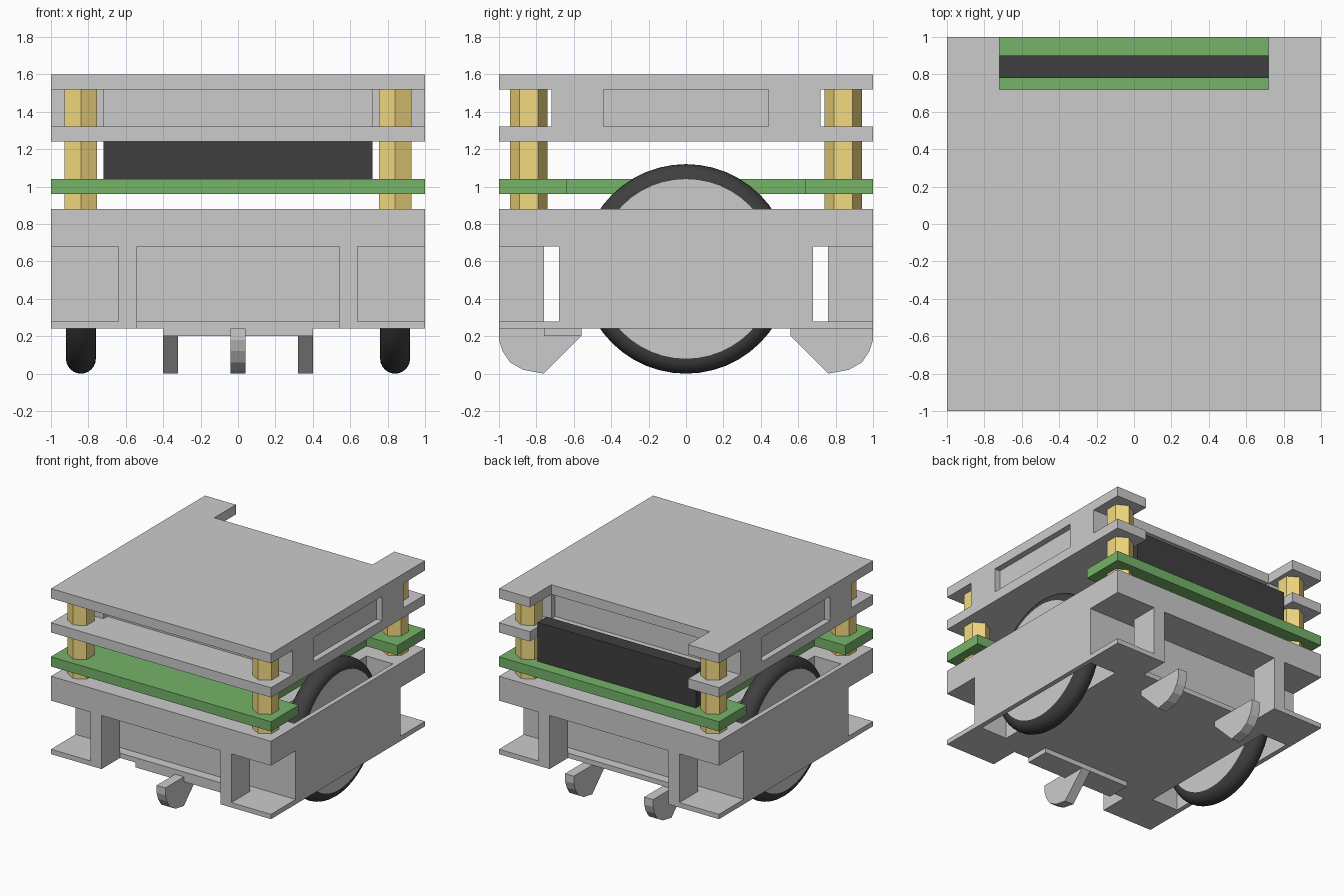
import bpy, bmesh, math
from mathutils import Matrix

if "Cube" in bpy.data.objects:
    bpy.data.objects.remove(bpy.data.objects["Cube"])


def material(name, rgb):
    m = bpy.data.materials.new(name)
    m.diffuse_color = (*rgb, 1)
    m.use_nodes = True
    m.node_tree.nodes["Principled BSDF"].inputs["Base Color"].default_value = m.diffuse_color
    return m


GREEN = material("board_green", (0.18, 0.45, 0.14))
BLACK = material("rubber_black", (0.05, 0.05, 0.05))
BRASS = material("brass", (0.9, 0.7, 0.22))
DARK = material("dark_grey", (0.55, 0.55, 0.55))


def finish(name, bm, mat=None):
    bmesh.ops.recalc_face_normals(bm, faces=bm.faces)
    me = bpy.data.meshes.new(name)
    bm.to_mesh(me)
    bm.free()
    ob = bpy.data.objects.new(name, me)
    bpy.context.collection.objects.link(ob)
    if mat:
        me.materials.append(mat)
    return ob


def prism(name, pts, z0, z1, mat=None, to_world=None):
    """Extrude a flat outline from z0 to z1."""
    bm = bmesh.new()
    face = bm.faces.new([bm.verts.new((x, y, z0)) for x, y in pts])
    ext = bmesh.ops.extrude_face_region(bm, geom=[face])
    new = [g for g in ext["geom"] if isinstance(g, bmesh.types.BMVert)]
    bmesh.ops.translate(bm, verts=new, vec=(0, 0, z1 - z0))
    if to_world:
        bm.transform(to_world)
    return finish(name, bm, mat)


def box(name, x0, x1, y0, y1, z0, z1, mat=None):
    return prism(name, [(x0, y0), (x1, y0), (x1, y1), (x0, y1)], z0, z1, mat)


def mirrored(half):
    """Complete a right-hand outline with its mirror across x = 0."""
    return half + [(-x, y) for x, y in reversed(half)]


def smooth(ob):
    bpy.ops.object.select_all(action="DESELECT")
    ob.select_set(True)
    bpy.context.view_layer.objects.active = ob
    bpy.ops.object.shade_smooth_by_angle(angle=math.radians(35))


# Chassis: floor, body and deck
floor_half = [(0.54, -0.76), (0.54, -1), (1, -1), (1, 1), (0.54, 1), (0.54, 0.76)]
floor = prism("chassis_floor", mirrored(floor_half), 0.24, 0.28)
body = box("chassis_body", -1, 1, -0.68, 0.68, 0.28, 0.68)
deck = box("chassis_deck", -1, 1, -1, 1, 0.68, 0.88)

# Wheel slots cut through the chassis
for side in (-1, 1):
    xa, xb = sorted((0.72 * side, 0.96 * side))
    cutter = box("wheel_slot_cutter", xa, xb, -0.64, 0.64, 0.1, 1.0)
    cutter.hide_render = True
    for ob in (floor, body, deck):
        mod = ob.modifiers.new("wheel_slot", "BOOLEAN")
        mod.object = cutter
        mod.solver = "EXACT"
        bpy.context.view_layer.objects.active = ob
        bpy.ops.object.modifier_apply(modifier=mod.name)
    bpy.data.objects.remove(cutter)

# Corner ribs, standoffs and spacer blocks
for sx in (-1, 1):
    for sy in (-1, 1):
        def corner(name, a, b, c, d, z0, z1):
            x0, x1 = sorted((a * sx, b * sx))
            y0, y1 = sorted((c * sy, d * sy))
            return box(name, x0, x1, y0, y1, z0, z1)
        corner("chassis_rib", 0.54, 0.64, 0.76, 1, 0.28, 0.68)
        corner("spacer_corner", 0.72, 1, 0.44, 0.72, 1.32, 1.52)
        hexagon = [(0.84 * sx + 0.1 * math.sin(k * math.pi / 3),
                    0.84 * sy + 0.1 * math.cos(k * math.pi / 3)) for k in range(6)]
        prism("standoff", hexagon, 0.88, 1.52, BRASS)

# Dark core between the upper plates
box("battery_core", -0.95, 0.95, -0.67, 0.67, 1.32, 1.52, DARK)

# Circuit board, notched for the wheels
board_half = [(1, -1), (1, -0.64), (0.72, -0.64), (0.72, 0.64), (1, 0.64), (1, 1)]
prism("circuit_board", mirrored(board_half), 0.96, 1.04, GREEN)

# Connector along the back
box("connector", -0.72, 0.72, 0.78, 0.9, 1.04, 1.36, BLACK)

# Upper plates, notched at the back
plate_half = [(1, -1), (1, 1), (0.72, 1), (0.72, 0.72)]
prism("middle_plate", mirrored(plate_half), 1.24, 1.32)
prism("top_plate", mirrored(plate_half), 1.52, 1.6)

# Wheels: rounded tyre around a plain hub
for sx in (-1, 1):
    place = Matrix.Translation((0.84 * sx, 0, 0.56)) @ Matrix.Rotation(math.pi / 2, 4, "Y")
    bm = bmesh.new()
    bmesh.ops.create_cone(bm, cap_ends=True, segments=48, radius1=0.48,
                          radius2=0.48, depth=0.16, matrix=place)
    smooth(finish("wheel_hub", bm))
    bm = bmesh.new()
    arc = [bm.verts.new((0.48 + 0.08 * math.cos(t), 0, 0.08 * math.sin(t)))
           for t in [math.pi * (k / 12 - 0.5) for k in range(13)]]
    edges = [bm.edges.new(pair) for pair in zip(arc, arc[1:])]
    bmesh.ops.spin(bm, geom=arc + edges, cent=(0, 0, 0), axis=(0, 0, 1),
                   angle=2 * math.pi, steps=48, use_merge=True)
    bmesh.ops.remove_doubles(bm, verts=bm.verts, dist=1e-4)
    bm.transform(place)
    smooth(finish("tyre", bm, BLACK))

# Skids: one at the front on a mounting pad, two at the back
skid = [(0.56, 0.24), (0.56, 0.2), (0.76, 0), (0.87, 0.02), (0.94, 0.06),
        (0.98, 0.12), (1, 0.18), (1, 0.24)]
upright = Matrix(((0, 0, 1, 0), (1, 0, 0, 0), (0, 1, 0, 0), (0, 0, 0, 1)))
prism("front_skid", [(-y, z) for y, z in skid], -0.04, 0.04, None, upright)
for x in (-0.36, 0.36):
    prism("rear_skid", skid, x - 0.04, x + 0.04, None, upright)
box("front_skid_pad", -0.4, 0.4, -0.76, -0.56, 0.2, 0.24)
